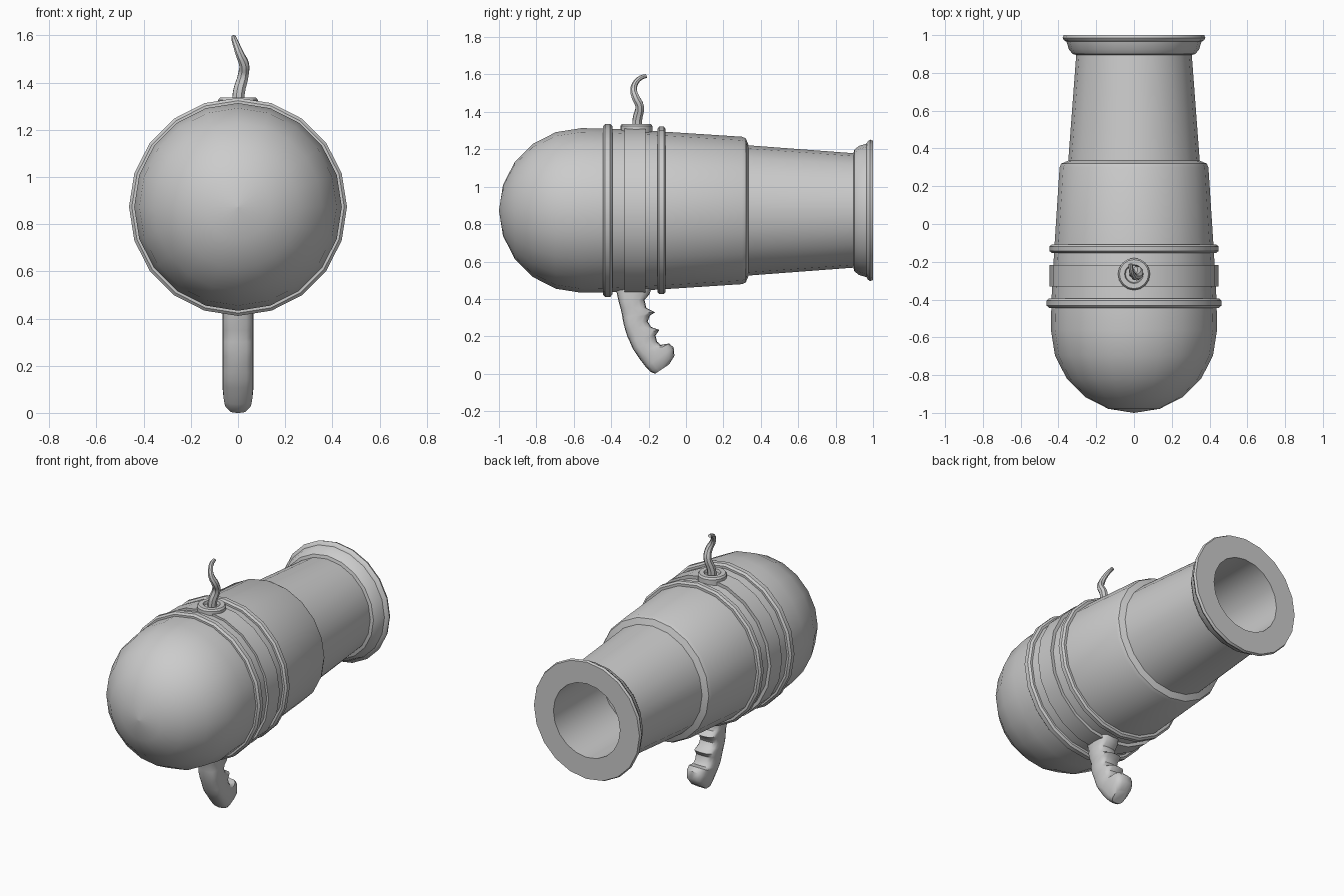
import bpy, bmesh, math
from mathutils import Vector

if "Cube" in bpy.data.objects:
    bpy.data.objects.remove(bpy.data.objects["Cube"])

AXIS_Z = 0.873
SIDES = 20


def finish(name, bm, angle=32):
    bmesh.ops.remove_doubles(bm, verts=bm.verts, dist=1e-5)
    bmesh.ops.recalc_face_normals(bm, faces=bm.faces)
    mesh = bpy.data.meshes.new(name)
    bm.to_mesh(mesh)
    bm.free()
    ob = bpy.data.objects.new(name, mesh)
    bpy.context.collection.objects.link(ob)
    bpy.ops.object.select_all(action='DESELECT')
    ob.select_set(True)
    bpy.context.view_layer.objects.active = ob
    bpy.ops.object.shade_smooth_by_angle(angle=math.radians(angle))
    return ob


def loft(name, rings, closed=False, angle=32):
    """Skin a list of equal-length point rings; cap the ends unless closed."""
    bm = bmesh.new()
    loops = [[bm.verts.new(p) for p in ring] for ring in rings]
    pairs = list(zip(loops, loops[1:]))
    if closed:
        pairs.append((loops[-1], loops[0]))
    n = len(loops[0])
    for a, b in pairs:
        for i in range(n):
            j = (i + 1) % n
            bm.faces.new((a[i], a[j], b[j], b[i]))
    if not closed:
        bm.faces.new(loops[0])
        bm.faces.new(loops[-1])
    return finish(name, bm, angle)


def circle(center, u, v, r, n):
    return [center + u * r * math.cos(2 * math.pi * i / n)
            + v * r * math.sin(2 * math.pi * i / n) for i in range(n)]


X, Y, Z = Vector((1, 0, 0)), Vector((0, 1, 0)), Vector((0, 0, 1))


def lathe_y(name, profile, closed=False):
    return loft(name, [circle(Vector((0, y, AXIS_Z)), X, Z, r, SIDES)
                       for y, r in profile], closed)


# Barrel: domed breech, tapered body, stepped neck, flared muzzle, bore
dome = [(-0.56 - 0.44 * math.cos(math.radians(a)),
         max(0.0005, 0.44 * math.sin(math.radians(a)))) for a in range(0, 91, 18)]
lathe_y("barrel", dome + [
    (-0.40, 0.437), (-0.13, 0.422), (0.30, 0.394), (0.32, 0.385), (0.335, 0.348),
    (0.895, 0.306), (0.90, 0.325), (0.925, 0.345), (0.965, 0.357),
    (0.972, 0.370), (0.985, 0.378), (1.0, 0.372),
    (1.0, 0.235), (0.50, 0.235)])


# Raised rings around the barrel
def ring(name, y, half, base, top):
    lathe_y(name, [(y - half, base), (y - half, top - 0.012), (y - half * 0.55, top),
                   (y + half * 0.55, top), (y + half, top - 0.012), (y + half, base)], True)


ring("rear_ring", -0.419, 0.025, 0.41, 0.462)
ring("front_ring", -0.131, 0.022, 0.40, 0.448)

# Flat strap that carries the fuse socket and the grip
lathe_y("strap", [(-0.33, 0.41), (-0.33, 0.447), (-0.217, 0.447), (-0.217, 0.41)], True)

# Fuse socket: shallow collar with a recess
base = Vector((0, -0.265, 0))
loft("fuse_socket", [circle(base + Z * z, X, Y, r, 16) for r, z in [
    (0.085, 1.28), (0.085, 1.325), (0.077, 1.336), (0.05, 1.336), (0.045, 1.318)]])

# Wavy tapered fuse
curve = bpy.data.curves.new("fuse", 'CURVE')
curve.dimensions = '3D'
curve.bevel_depth = 0.027
curve.bevel_resolution = 2
curve.resolution_u = 4
curve.use_fill_caps = True
path = [(0, -0.262, 1.30, 1.0), (0.004, -0.26, 1.36, 1.0), (0.022, -0.248, 1.43, 0.9),
        (0.026, -0.268, 1.475, 0.82), (0.008, -0.28, 1.52, 0.68),
        (-0.006, -0.268, 1.557, 0.55), (-0.015, -0.242, 1.582, 0.47),
        (-0.018, -0.212, 1.592, 0.38)]
spline = curve.splines.new('BEZIER')
spline.bezier_points.add(len(path) - 1)
for p, (x, y, z, r) in zip(spline.bezier_points, path):
    p.co = (x, y, z)
    p.radius = r
    p.handle_left_type = p.handle_right_type = 'AUTO'
fuse = bpy.data.objects.new("fuse", curve)
bpy.context.collection.objects.link(fuse)
bpy.ops.object.select_all(action='DESELECT')
fuse.select_set(True)
bpy.context.view_layer.objects.active = fuse
bpy.ops.object.convert(target='MESH')
bpy.ops.object.shade_smooth_by_angle(angle=math.radians(40))

# Pistol grip with finger notches: back y, z / front y, z / half width
grip = [
    (-0.378, 0.47, -0.18, 0.47, 0.066), (-0.368, 0.42, -0.195, 0.425, 0.066),
    (-0.36, 0.385, -0.222, 0.395, 0.066), (-0.35, 0.35, -0.212, 0.352, 0.066),
    (-0.343, 0.32, -0.165, 0.328, 0.066), (-0.34, 0.30, -0.192, 0.312, 0.066),
    (-0.333, 0.265, -0.205, 0.28, 0.066), (-0.325, 0.235, -0.187, 0.25, 0.066),
    (-0.314, 0.20, -0.142, 0.234, 0.066), (-0.30, 0.17, -0.163, 0.205, 0.066),
    (-0.285, 0.135, -0.155, 0.172, 0.066), (-0.265, 0.105, -0.135, 0.154, 0.066),
    (-0.245, 0.075, -0.09, 0.162, 0.066), (-0.215, 0.036, -0.066, 0.14, 0.064),
    (-0.19, 0.010, -0.062, 0.095, 0.058), (-0.165, 0.0, -0.09, 0.05, 0.04)]


def grip_ring(by, bz, fy, fz, w, n=16):
    b, f = Vector((0, by, bz)), Vector((0, fy, fz))
    mid, half = (b + f) / 2, (f - b) / 2
    pts = []
    for i in range(n):
        c, s = math.cos(2 * math.pi * i / n), math.sin(2 * math.pi * i / n)
        soft = lambda t: math.copysign(abs(t) ** 0.65, t)
        pts.append(mid + half * soft(c) + X * w * soft(s))
    return pts


loft("grip", [grip_ring(*g) for g in grip], angle=40)
